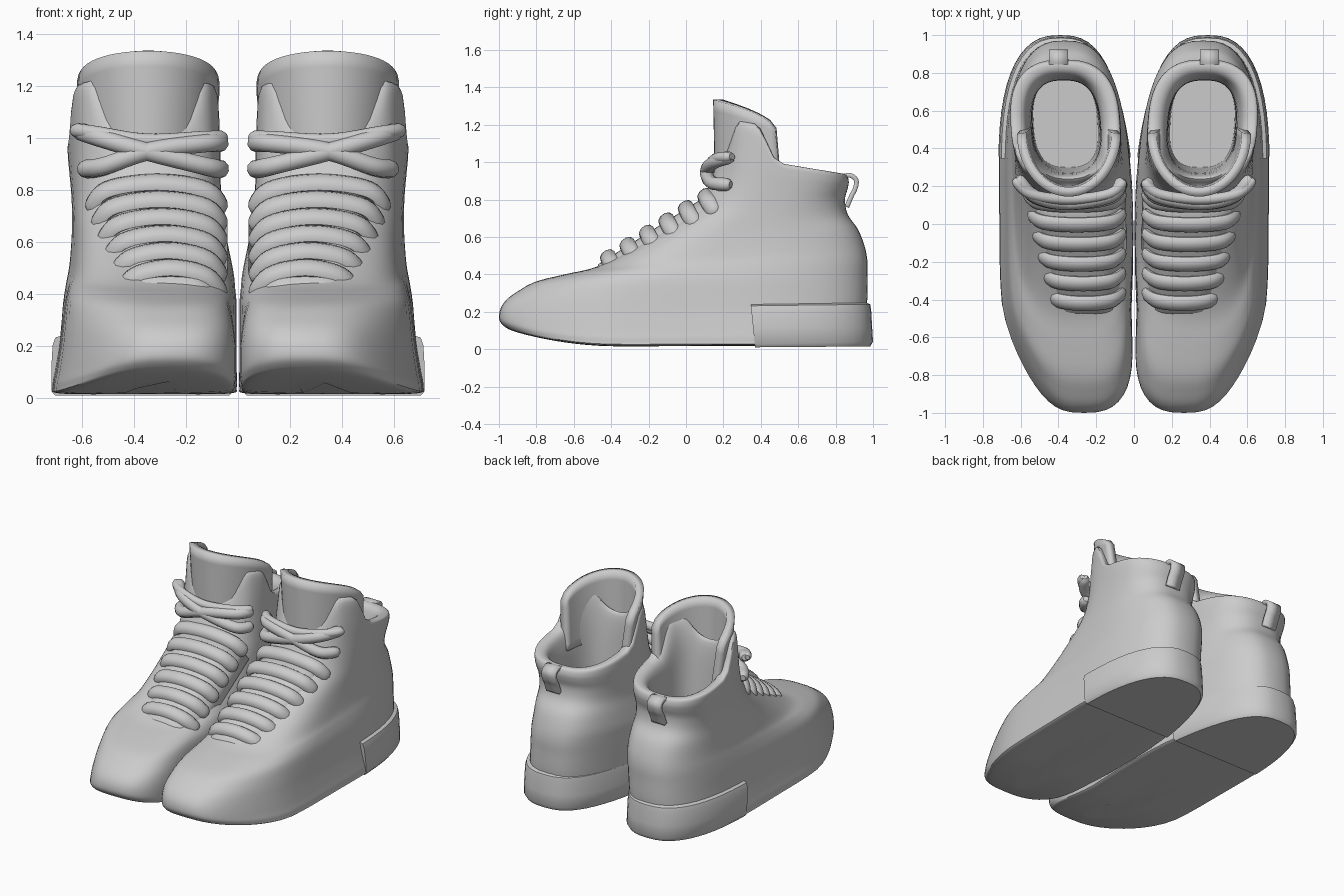
import bpy, bmesh, math
from mathutils import Vector

cube = bpy.data.objects.get("Cube")
if cube:
    bpy.data.objects.remove(cube)

grey = bpy.data.materials.new("plain grey")
grey.use_nodes = True
grey.diffuse_color = (0.6, 0.6, 0.6, 1)
grey.node_tree.nodes["Principled BSDF"].inputs["Base Color"].default_value = (0.6, 0.6, 0.6, 1)

SEGMENTS = 60


def smooth(a, b, t):
    t = min(1, max(0, (t - a) / (b - a)))
    return t * t * (3 - 2 * t)


def spline(rows, steps):
    """Catmull-Rom through rows of any length."""
    out = []
    for i in range(len(rows) - 1):
        a, b, c, d = (rows[max(0, min(len(rows) - 1, i + k))] for k in (-1, 0, 1, 2))
        for s in range(steps):
            t = s / steps
            out.append([q + t / 2 * (r - p + t * (2 * p - 5 * q + 4 * r - s_ + t * (3 * (q - r) + s_ - p)))
                        for p, q, r, s_ in zip(a, b, c, d)])
    return out + [list(rows[-1])]


def finish(name, bm):
    """Turn a bmesh into a smooth part."""
    bmesh.ops.recalc_face_normals(bm, faces=bm.faces)
    mesh = bpy.data.meshes.new(name)
    bm.to_mesh(mesh)
    bm.free()
    ob = bpy.data.objects.new(name, mesh)
    bpy.context.scene.collection.objects.link(ob)
    mesh.materials.append(grey)
    bpy.ops.object.select_all(action="DESELECT")
    ob.select_set(True)
    bpy.context.view_layer.objects.active = ob
    bpy.ops.object.shade_smooth_by_angle(angle=math.radians(45))
    return ob


def thicken(ob, thickness):
    mod = ob.modifiers.new("thickness", "SOLIDIFY")
    mod.thickness = thickness
    mod.offset = 0
    return ob


def mirror(ob):
    mod = ob.modifiers.new("other shoe", "MIRROR")
    mod.use_mirror_merge = False


def grid(rows, closed, caps=False):
    """Skin a list of point rows."""
    bm = bmesh.new()
    vs = [[bm.verts.new(p) for p in row] for row in rows]
    n = len(vs[0])
    for a, b in zip(vs, vs[1:]):
        for j in range(n if closed else n - 1):
            k = (j + 1) % n
            bm.faces.new((a[j], a[k], b[k], b[j]))
    if caps:
        bm.faces.new(vs[0])
        bm.faces.new(vs[-1])
    return bm


def outline(row):
    """One closed slice: front and back points, inner and outer sides, collar rise."""
    yf, zf, yb, zb, xi, xo, rise = row
    pts = []
    for j in range(SEGMENTS):
        a = math.tau * j / SEGMENTS
        c, s = math.cos(a), math.sin(a)
        power = 0.76 if s > 0 else 0.7 + 0.1 * smooth(0.35, 1, zf)
        u = math.copysign(abs(s) ** power, s)
        w = math.copysign(abs(c) ** power, c)
        y = (yf + yb) / 2 + u * (yb - yf) / 2
        z = zf + (zb - zf) * (u + 1) / 2
        skew = 0.035 * smooth(0, 0.9, y) - 0.088 * smooth(0.38, 1.0, -y)
        spring = max(0, 0.11 - 0.35 * z) * max(0, (-0.35 - y) / 0.65) ** 2
        bump = rise * smooth(0.2, 0.29, y) * (1 - smooth(0.37, 0.5, y))
        pts.append(((xi + xo) / 2 + w * (xo - xi) / 2 + skew, y, z + spring + bump))
    return pts


def tube(name, pts, radius, flat=1.0):
    """Rounded lace along a path."""
    path = [Vector(p) for p in spline(pts, 6)]
    rows = []
    for i, p in enumerate(path):
        d = (path[min(i + 1, len(path) - 1)] - path[max(i - 1, 0)]).normalized()
        side = d.cross(Vector((0, -0.6, 0.8))).normalized()
        up = side.cross(d)
        end = min(i, len(path) - 1 - i)
        r = radius * (0.5, 0.85, 1)[min(end, 2)]
        rows.append([p + side * r * math.cos(k * math.tau / 10) + up * r * flat * math.sin(k * math.tau / 10)
                     for k in range(10)])
    mirror(finish(name, grid(rows, True, True)))


# Upper, padded collar, lining and insole as one skin
body = [
    (-0.80, 0.015, 0.80, 0.018, 0.25, 0.45, 0),
    (-0.93, 0.016, 0.95, 0.022, 0.03, 0.685, 0),
    (-0.98, 0.04, 0.97, 0.045, 0.005, 0.71, 0),
    (-1.0, 0.09, 0.97, 0.12, 0.005, 0.70, 0),
    (-0.985, 0.19, 0.965, 0.2, 0.005, 0.685, 0),
    (-0.93, 0.28, 0.97, 0.28, 0.005, 0.675, 0),
    (-0.82, 0.355, 0.97, 0.38, 0.005, 0.665, 0),
    (-0.65, 0.40, 0.97, 0.47, 0.01, 0.65, 0),
    (-0.48, 0.44, 0.955, 0.55, 0.015, 0.635, 0),
    (-0.30, 0.53, 0.92, 0.64, 0.03, 0.625, 0),
    (-0.12, 0.64, 0.865, 0.72, 0.045, 0.62, 0),
    (0.04, 0.75, 0.85, 0.80, 0.05, 0.62, 0),
    (0.12, 0.87, 0.865, 0.86, 0.05, 0.625, 0.03),
    (0.16, 0.98, 0.87, 0.9, 0.05, 0.63, 0.12),
    (0.19, 1.04, 0.855, 0.935, 0.06, 0.625, 0.185),
    (0.23, 1.03, 0.81, 0.93, 0.115, 0.57, 0.175),
    (0.26, 0.95, 0.78, 0.88, 0.15, 0.54, 0.1),
    (0.28, 0.75, 0.76, 0.75, 0.16, 0.52, 0),
    (0.3, 0.3, 0.77, 0.3, 0.17, 0.51, 0),
]
mirror(finish("shoe_upper", grid([outline(r) for r in spline(body, 4)], True, True)))

# Raised heel band of the sole, cut off square at the arch
heel = [
    (-1.0, 0.0, 0.985, 0.015, 0.01, 0.70, 0),
    (-1.0, 0.0, 1.0, 0.04, -0.005, 0.715, 0),
    (-1.0, 0.1, 0.995, 0.12, -0.005, 0.715, 0),
    (-1.0, 0.19, 0.99, 0.21, 0.0, 0.71, 0),
    (-1.0, 0.215, 0.985, 0.24, 0.005, 0.70, 0),
    (-1.0, 0.23, 0.95, 0.255, 0.04, 0.66, 0),
]
bm = grid([outline(r) for r in heel], True, True)
bmesh.ops.bisect_plane(bm, geom=bm.verts[:] + bm.edges[:] + bm.faces[:],
                       plane_co=(0, 0.37, 0), plane_no=(0, 1, 0.1), clear_inner=True)
bmesh.ops.holes_fill(bm, edges=[e for e in bm.edges if e.is_boundary])
mirror(finish("heel_sole", bm))

# Tongue: curved wall wrapping the front of the ankle
rows = []
for i in range(9):
    t = i / 8
    row = []
    for j in range(29):
        a = math.pi * (1 + j / 28)
        front = max(0, -math.sin(a))
        half = 0.22 + 0.03 * t
        top = 1.18 + 0.155 * front ** 0.58
        y = 0.51 - 0.03 * t - (0.33 - 0.02 * t) * front
        row.append((0.345 + half * math.cos(a), y, 0.86 + (top - 0.86) * t))
    rows.append(row)
mirror(thicken(finish("tongue", grid(rows, False)), 0.05))


def throat(y):
    """Height and outer edge of the laced throat."""
    t = (y + 0.45) / 0.57
    return 0.455 + 0.36 * t, 0.465 + 0.12 * t


# Raised lacing panel with sloping sides
rows = []
for y in (-0.5, -0.46, -0.3, -0.15, 0, 0.12):
    z, right = throat(y)
    row = []
    for j in range(17):
        s = j / 8 - 1
        row.append((0.05 + (right - 0.05) * (s + 1) / 2, y + 0.06 * s ** 4,
                    z - 0.14 * s ** 4 - (0.06 if y == -0.5 else 0)))
    rows.append(row)
mirror(thicken(finish("lacing_panel", grid(rows, False)), 0.02))

# Straight lace rows climbing the throat
for i in range(6):
    y = -0.42 + 0.104 * i
    z, right = throat(y)
    z += 0.014
    left, right = 0.06, right - 0.015
    mid = (left + right) / 2
    tube("lace_row", [(left, y + 0.06, z - 0.1), (left + 0.06, y + 0.015, z - 0.02), (mid, y, z + 0.01),
                      (right - 0.06, y + 0.015, z - 0.02), (right, y + 0.06, z - 0.1)], 0.045, 0.7)

# Crossed laces at the ankle
tube("cross_lace", [(0.06, 0.24, 0.98), (0.12, 0.15, 0.98), (0.34, 0.11, 0.95), (0.52, 0.14, 0.89), (0.6, 0.24, 0.88)],
     0.036)
tube("cross_lace", [(0.06, 0.24, 0.88), (0.12, 0.14, 0.89), (0.36, 0.11, 0.95), (0.53, 0.15, 1.0), (0.62, 0.25, 1.03)],
     0.036)
tube("top_lace", [(0.05, 0.23, 1.0), (0.13, 0.16, 1.0), (0.35, 0.13, 0.99), (0.55, 0.16, 1.02), (0.635, 0.24, 1.03)],
     0.028)

# Heel pull loop
side = spline([(0.83, 0.92), (0.875, 0.93), (0.91, 0.905), (0.905, 0.86), (0.885, 0.82), (0.86, 0.76)], 4)
mirror(thicken(finish("heel_loop", grid([[(x, y, z) for y, z in side] for x in (0.35, 0.45)], False)), 0.025))
